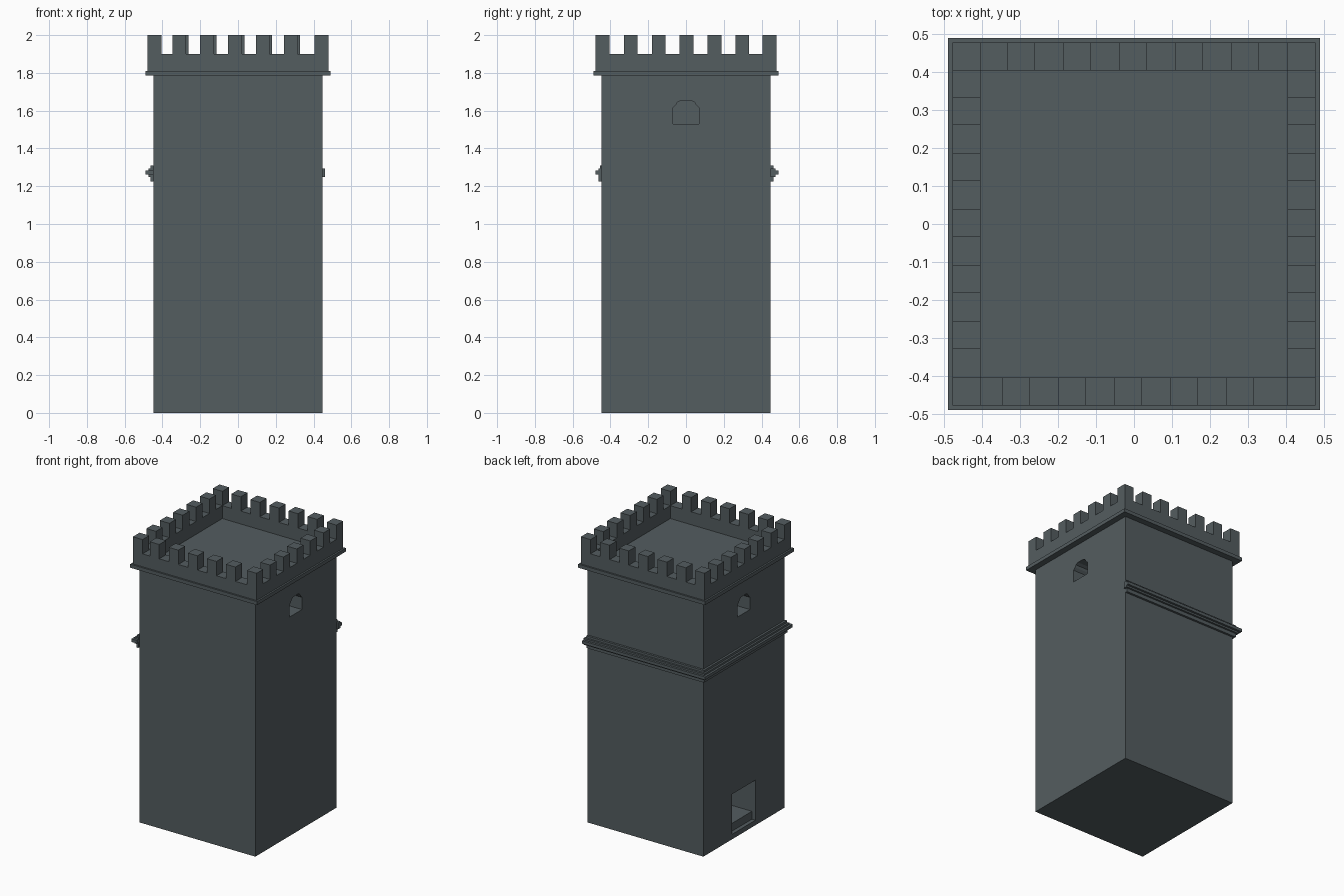
import bpy, bmesh
from mathutils import Vector

if "Cube" in bpy.data.objects:
    bpy.data.objects.remove(bpy.data.objects["Cube"])

stone = bpy.data.materials.new("slate grey stone")
stone.diffuse_color = (0.088, 0.109, 0.117, 1)
stone.use_nodes = True
stone.node_tree.nodes["Principled BSDF"].inputs["Base Color"].default_value = stone.diffuse_color


def finish(name, bm):
    bmesh.ops.recalc_face_normals(bm, faces=bm.faces)
    me = bpy.data.meshes.new(name)
    bm.to_mesh(me)
    bm.free()
    me.materials.append(stone)
    ob = bpy.data.objects.new(name, me)
    bpy.context.collection.objects.link(ob)
    return ob


def add_box(bm, x0, x1, y0, y1, z0, z1):
    vs = bmesh.ops.create_cube(bm, size=1)["verts"]
    for v in vs:
        v.co = Vector((x1 if v.co.x > 0 else x0,
                       y1 if v.co.y > 0 else y0,
                       z1 if v.co.z > 0 else z0))


def boxes(name, items):
    bm = bmesh.new()
    for b in items:
        add_box(bm, *b)
    return finish(name, bm)


def prism_x(name, profile, x0, x1):
    # extrude a (y, z) outline along x
    bm = bmesh.new()
    f = bm.faces.new([bm.verts.new((x0, y, z)) for y, z in profile])
    ext = bmesh.ops.extrude_face_region(bm, geom=[f])["geom"]
    bmesh.ops.translate(bm, vec=(x1 - x0, 0, 0),
                        verts=[g for g in ext if isinstance(g, bmesh.types.BMVert)])
    return finish(name, bm)


# tower shaft
W = 0.447
shaft = boxes("tower_shaft", [(-W, W, -W, W, 0, 1.79)])

# arched window recesses on both sides and the doorway on the left
half = [(0.068, 1.53), (0.068, 1.615), (0.053, 1.63), (0.045, 1.645), (0.025, 1.655)]
arch = half + [(-y, z) for y, z in reversed(half)]
door = [(0.128, 0.035), (0.128, 0.315), (-0.128, 0.315), (-0.128, 0.035)]
cutters = [prism_x("right_window_cutter", arch, 0.30, 0.6),
           prism_x("left_window_cutter", arch, -0.6, -0.30),
           prism_x("door_cutter", door, -0.6, -0.20)]
for c in cutters:
    c.hide_render = True
    c.hide_viewport = True
    c.display_type = 'WIRE'
    m = shaft.modifiers.new(c.name, 'BOOLEAN')
    m.operation = 'DIFFERENCE'
    m.solver = 'EXACT'
    m.object = c

# raised step inside the doorway
boxes("door_step", [(-0.42, -0.19, -0.13, 0.13, 0.02, 0.09)])

# stepped string course on the left and back walls
layers = [(1.225, 1.25, 0.462, 0.447, 0.462), (1.25, 1.262, 0.475, 0.46, 0.462),
          (1.262, 1.283, 0.49, 0.46, 0.478), (1.283, 1.295, 0.475, 0.46, 0.462),
          (1.295, 1.31, 0.462, 0.447, 0.455)]
boxes("string_course_left", [(-o, -W, -yend, o, z0, z1) for z0, z1, o, xend, yend in layers])
boxes("string_course_back", [(-W, xend, W, o, z0, z1) for z0, z1, o, xend, yend in layers])

# cornice slab, its top is the roof floor
boxes("cornice", [(-0.49, 0.49, -0.49, 0.49, 1.785, 1.81)])

# parapet ring
O, I = 0.478, 0.404
boxes("parapet_wall", [(-O, O, -O, -I, 1.81, 1.9), (-O, O, I, O, 1.81, 1.9),
                       (-O, -I, -I, I, 1.81, 1.9), (I, O, -I, I, 1.81, 1.9)])

# merlons: four corners plus five on each side
merlons = []
for sx in (-1, 1):
    for sy in (-1, 1):
        xs, ys = sorted((sx * I, sx * O)), sorted((sy * I, sy * O))
        merlons.append((*xs, *ys, 1.9, 2.0))
h = 0.0365
for i in range(-2, 3):
    c = i * 0.1475
    merlons += [(c - h - 0.016, c + h - 0.016, -O, -I, 1.9, 2.0),
                (c - h - 0.003, c + h - 0.003, I, O, 1.9, 2.0),
                (-O, -I, c - h + 0.003, c + h + 0.003, 1.9, 2.0),
                (I, O, c - h + 0.003, c + h + 0.003, 1.9, 2.0)]
boxes("merlons", merlons)
